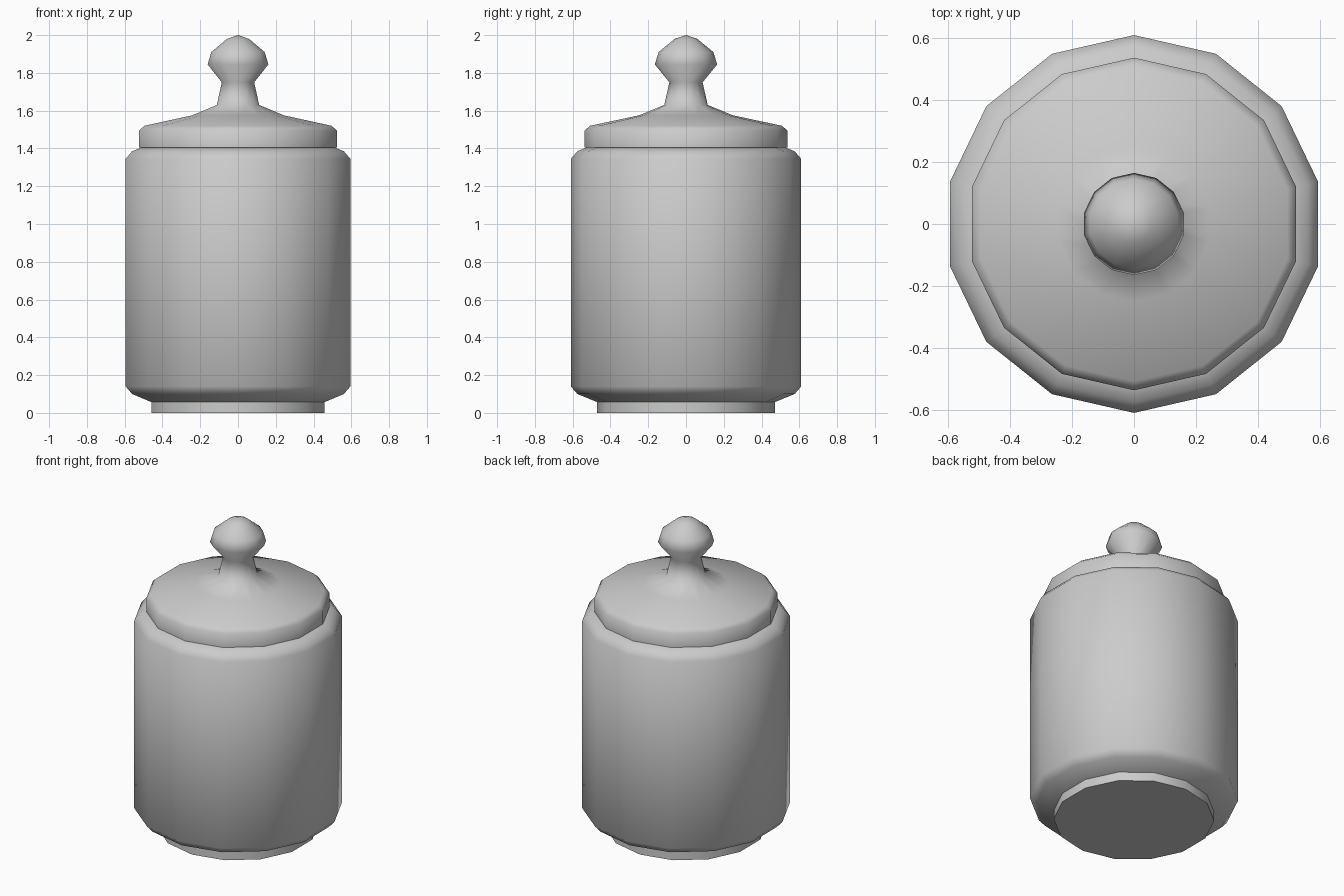
import bpy, bmesh, math

if "Cube" in bpy.data.objects:
    bpy.data.objects.remove(bpy.data.objects["Cube"])

SIDES = 14


def lathe(name, profile, smooth_deg):
    """Revolve (radius, z) points about z, closing both ends."""
    bm = bmesh.new()
    rings = []
    for r, z in profile:
        if r == 0:
            rings.append([bm.verts.new((0, 0, z))])
            continue
        ring = []
        for i in range(SIDES):
            a = math.pi / 2 + 2 * math.pi * i / SIDES
            ring.append(bm.verts.new((r * math.cos(a), r * math.sin(a), z)))
        rings.append(ring)
    for low, high in zip(rings, rings[1:]):
        for i in range(SIDES):
            j = (i + 1) % SIDES
            if len(high) == 1:
                bm.faces.new((low[i], low[j], high[0]))
            else:
                bm.faces.new((low[i], low[j], high[j], high[i]))
    bm.faces.new(rings[0][::-1])
    if len(rings[-1]) > 1:
        bm.faces.new(rings[-1])
    mesh = bpy.data.meshes.new(name)
    bm.to_mesh(mesh)
    bm.free()
    obj = bpy.data.objects.new(name, mesh)
    bpy.context.collection.objects.link(obj)
    bpy.ops.object.select_all(action='DESELECT')
    obj.select_set(True)
    bpy.context.view_layer.objects.active = obj
    bpy.ops.object.shade_smooth_by_angle(angle=math.radians(smooth_deg))
    return obj


# Jar with its narrow foot and rounded shoulders
lathe("jar_body", [(0.47, 0), (0.47, 0.057), (0.575, 0.10), (0.61, 0.14),
                   (0.61, 1.345), (0.575, 1.385), (0.525, 1.405)], 50)

# Lid sweeping up into the neck and knob
lathe("lid_with_knob", [(0.537, 1.405), (0.537, 1.495), (0.508, 1.52),
                        (0.25, 1.575), (0.115, 1.63), (0.088, 1.75),
                        (0.165, 1.845), (0.145, 1.91), (0.06, 1.98),
                        (0, 2.0)], 75)
